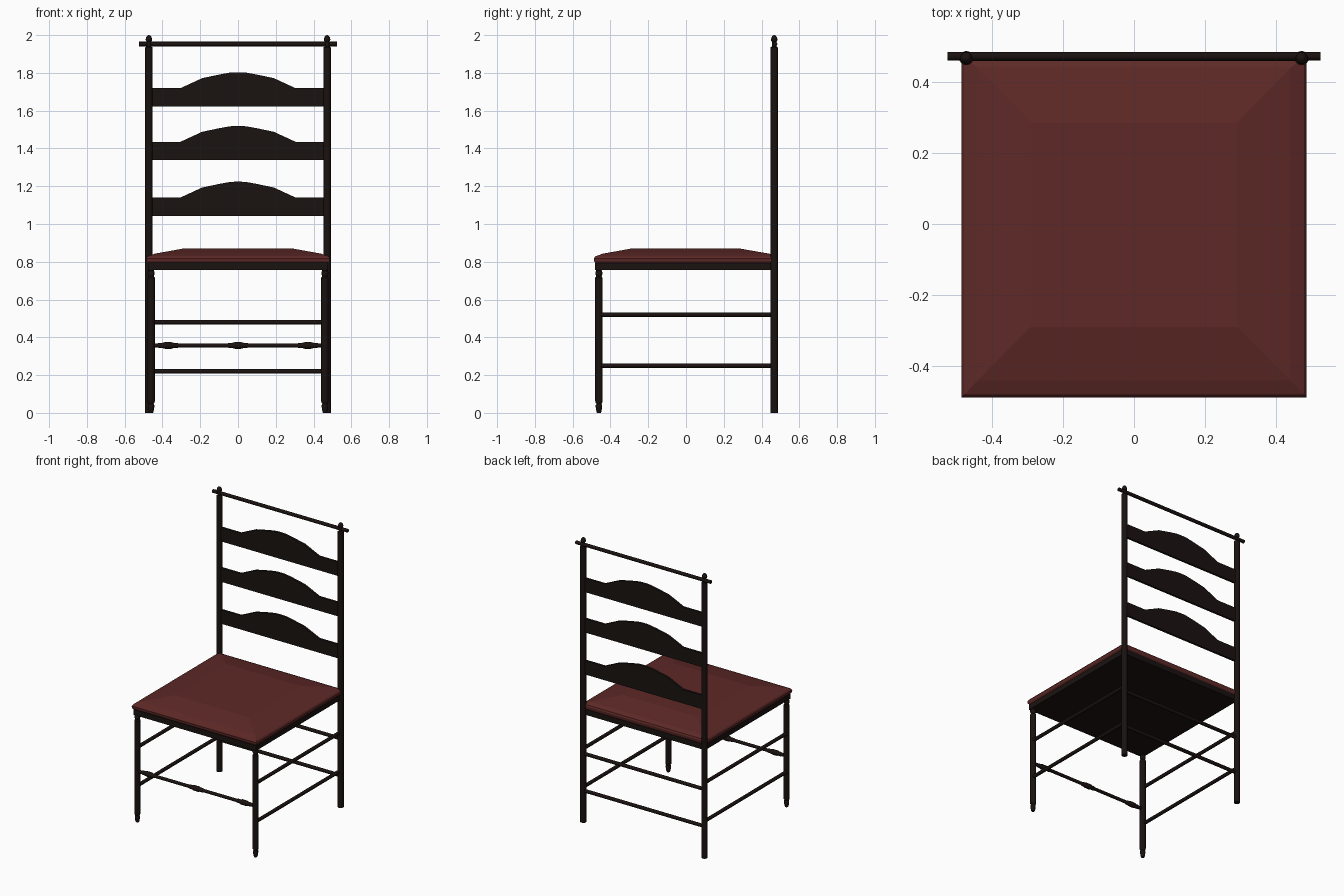
import bpy, bmesh, math
from mathutils import Matrix, Vector

if "Cube" in bpy.data.objects:
    bpy.data.objects.remove(bpy.data.objects["Cube"])


def material(name, color):
    m = bpy.data.materials.new(name)
    m.diffuse_color = color
    m.use_nodes = True
    m.node_tree.nodes["Principled BSDF"].inputs["Base Color"].default_value = m.diffuse_color
    return m


WOOD = material("dark_wood", (0.010, 0.006, 0.005, 1))
LEATHER = material("red_leather", (0.11, 0.022, 0.02, 1))


def finish(bm, name, mat, smooth=False):
    bmesh.ops.recalc_face_normals(bm, faces=bm.faces)
    me = bpy.data.meshes.new(name)
    bm.to_mesh(me)
    bm.free()
    me.materials.append(mat)
    ob = bpy.data.objects.new(name, me)
    bpy.context.collection.objects.link(ob)
    if smooth:
        bpy.ops.object.select_all(action='DESELECT')
        ob.select_set(True)
        bpy.context.view_layer.objects.active = ob
        bpy.ops.object.shade_smooth_by_angle(angle=math.radians(40))
    return ob


def loft(bm, rings):
    """Bridge equal-length rings of points and cap both ends."""
    vs = [[bm.verts.new(p) for p in r] for r in rings]
    n = len(vs[0])
    for a, b in zip(vs, vs[1:]):
        for i in range(n):
            j = (i + 1) % n
            bm.faces.new((a[i], a[j], b[j], b[i]))
    bm.faces.new(vs[0][::-1])
    bm.faces.new(vs[-1])


def turned(name, origin, profile, axis='Z', sides=16):
    """Lathe a (radius, distance) profile along an axis."""
    rot = Vector((0, 0, 1)).rotation_difference(
        {'X': Vector((1, 0, 0)), 'Y': Vector((0, 1, 0)), 'Z': Vector((0, 0, 1))}[axis])
    mat = Matrix.Translation(origin) @ rot.to_matrix().to_4x4()
    ang = [2 * math.pi * i / sides for i in range(sides)]
    bm = bmesh.new()
    loft(bm, [[mat @ Vector((r * math.cos(a), r * math.sin(a), d)) for a in ang]
              for r, d in profile])
    return finish(bm, name, WOOD, True)


def rod(name, origin, length, radius, axis):
    return turned(name, origin, [(radius, 0), (radius, length)], axis, 12)


def square_loft(name, sections, mat):
    """Stack rectangles given as (half x, front y, back y, z)."""
    bm = bmesh.new()
    loft(bm, [[(-x, f, z), (x, f, z), (x, b, z), (-x, b, z)] for x, f, b, z in sections])
    return finish(bm, name, mat)


# Posts, legs and side stretchers
post = [(0.020, 0), (0.020, 1.935), (0.011, 1.94), (0.011, 1.965), (0.016, 1.970),
        (0.017, 1.978), (0.014, 1.990), (0.007, 1.998), (0.002, 2.0)]
leg = [(0.010, 0), (0.013, 0.006), (0.017, 0.03), (0.017, 0.042), (0.013, 0.047),
       (0.019, 0.056), (0.020, 0.07), (0.020, 0.705), (0.020, 0.715), (0.014, 0.722),
       (0.019, 0.735), (0.019, 0.745), (0.014, 0.752), (0.018, 0.76)]
for side, s in (("left", -1), ("right", 1)):
    turned("back_post_" + side, (s * 0.472, 0.467, 0), post)
    turned("front_leg_" + side, (s * 0.46, -0.461, 0), leg)
    for level, z in (("lower", 0.25), ("upper", 0.52)):
        rod(f"side_stretcher_{level}_{side}", (s * 0.465, -0.46, z), 0.925, 0.012, 'Y')

# Back stretchers and top rail
for level, z in (("lower", 0.22), ("upper", 0.48)):
    rod("back_stretcher_" + level, (-0.47, 0.467, z), 0.94, 0.012, 'X')
rod("top_rail", (-0.525, 0.472, 1.953), 1.05, 0.012, 'X')

# Turned front stretcher with three swellings
prof = [(0.011, -0.46)]
for c in (-0.37, 0, 0.37):
    prof += [(0.011, c - 0.055), (0.014, c - 0.045), (0.014, c - 0.03), (0.018, c - 0.015),
             (0.018, c + 0.015), (0.014, c + 0.03), (0.014, c + 0.045), (0.011, c + 0.055)]
prof.append((0.011, 0.46))
turned("front_stretcher", (0, -0.461, 0.357), prof, 'X')

# Arched ladder slats
arch = [(0.46, 0.097), (0.305, 0.097), (0.19, 0.15), (0.10, 0.169), (0.045, 0.179), (0.015, 0.181)]
outline = [(-0.46, 0), (0.46, 0)] + arch + [(-x, z) for x, z in reversed(arch)]
for i, z0 in enumerate((1.043, 1.338, 1.622)):
    bm = bmesh.new()
    loft(bm, [[(x, y, z0 + z) for x, z in outline] for y in (0.459, 0.475)])
    finish(bm, f"back_slat_{i + 1}", WOOD)

# Seat frame and cushion
square_loft("seat_frame", [(0.476, -0.482, 0.468, 0.756), (0.476, -0.482, 0.468, 0.795)], WOOD)
square_loft("seat_cushion", [(0.476, -0.478, 0.465, 0.793), (0.484, -0.486, 0.470, 0.802),
                             (0.486, -0.488, 0.472, 0.818), (0.478, -0.480, 0.468, 0.829),
                             (0.440, -0.440, 0.440, 0.843), (0.29, -0.29, 0.285, 0.870)], LEATHER)
